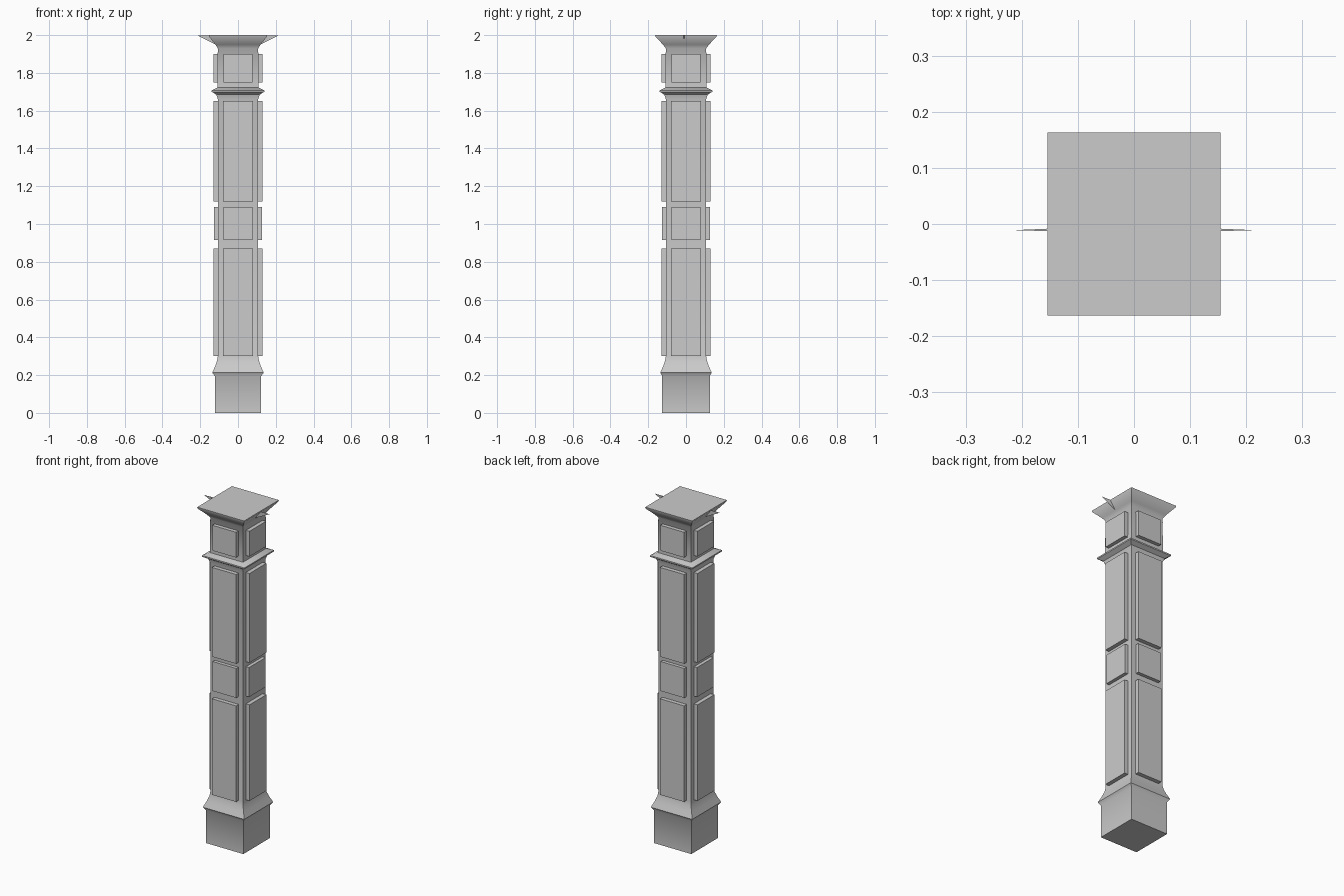
import bpy, bmesh, math
from mathutils import Matrix

if "Cube" in bpy.data.objects:
    bpy.data.objects.remove(bpy.data.objects["Cube"])


def finish(bm, name):
    bmesh.ops.recalc_face_normals(bm, faces=bm.faces)
    me = bpy.data.meshes.new(name)
    bm.to_mesh(me)
    bm.free()
    ob = bpy.data.objects.new(name, me)
    bpy.context.collection.objects.link(ob)
    bpy.ops.object.select_all(action='DESELECT')
    ob.select_set(True)
    bpy.context.view_layer.objects.active = ob
    bpy.ops.object.shade_smooth_by_angle(angle=math.radians(40))
    return ob


def square_loft(name, profile):
    """Stack square rings given as (half x, half y, z)."""
    bm = bmesh.new()
    rings = [[bm.verts.new((sx * hx, sy * hy, z))
              for sx, sy in ((-1, -1), (1, -1), (1, 1), (-1, 1))]
             for hx, hy, z in profile]
    for a, b in zip(rings, rings[1:]):
        for i in range(4):
            j = (i + 1) % 4
            bm.faces.new((a[i], a[j], b[j], b[i]))
    bm.faces.new(rings[0])
    bm.faces.new(rings[-1])
    return finish(bm, name)


# Column body: plinth, base moulding, shaft, neck ledge, flared cap
square_loft("column_body", [
    (0.123, 0.126, 0.0), (0.123, 0.126, 0.195), (0.136, 0.136, 0.213),
    (0.122, 0.122, 0.245), (0.111, 0.111, 0.275), (0.107, 0.107, 0.30),
    (0.107, 0.107, 1.66), (0.115, 0.115, 1.685), (0.139, 0.139, 1.70),
    (0.139, 0.139, 1.708), (0.109, 0.109, 1.722), (0.107, 0.107, 1.93),
    (0.120, 0.122, 1.95), (0.153, 0.162, 1.992), (0.154, 0.163, 2.0)])

# Raised panels: the same set on each of the four faces
panels = [("lower_panel", 0.30, 0.87, 0.079, 0.131),
          ("middle_panel", 0.915, 1.09, 0.077, 0.127),
          ("upper_panel", 1.12, 1.65, 0.079, 0.131),
          ("neck_panel", 1.75, 1.90, 0.078, 0.130)]
for name, z0, z1, half, out in panels:
    for k in range(4):
        bm = bmesh.new()
        bmesh.ops.create_cube(bm, size=1)
        bmesh.ops.scale(bm, vec=(2 * half, out - 0.10, z1 - z0), verts=bm.verts)
        bmesh.ops.translate(bm, vec=(0, -(out + 0.10) / 2, (z0 + z1) / 2), verts=bm.verts)
        bmesh.ops.rotate(bm, verts=bm.verts, cent=(0, 0, 0),
                         matrix=Matrix.Rotation(k * math.pi / 2, 3, 'Z'))
        finish(bm, f"{name}_{k}")

# Thin pointed fins on both sides of the cap
for side, s in (("left", -1), ("right", 1)):
    bm = bmesh.new()
    base = [bm.verts.new((s * x, y, z)) for x, y, z in
            ((0.145, -0.013, 1.998), (0.145, -0.008, 1.998), (0.11, -0.0105, 1.945))]
    tip = bm.verts.new((s * 0.214, -0.011, 1.998))
    bm.faces.new(base)
    for i in range(3):
        bm.faces.new((base[i], base[(i + 1) % 3], tip))
    finish(bm, f"cap_fin_{side}")
